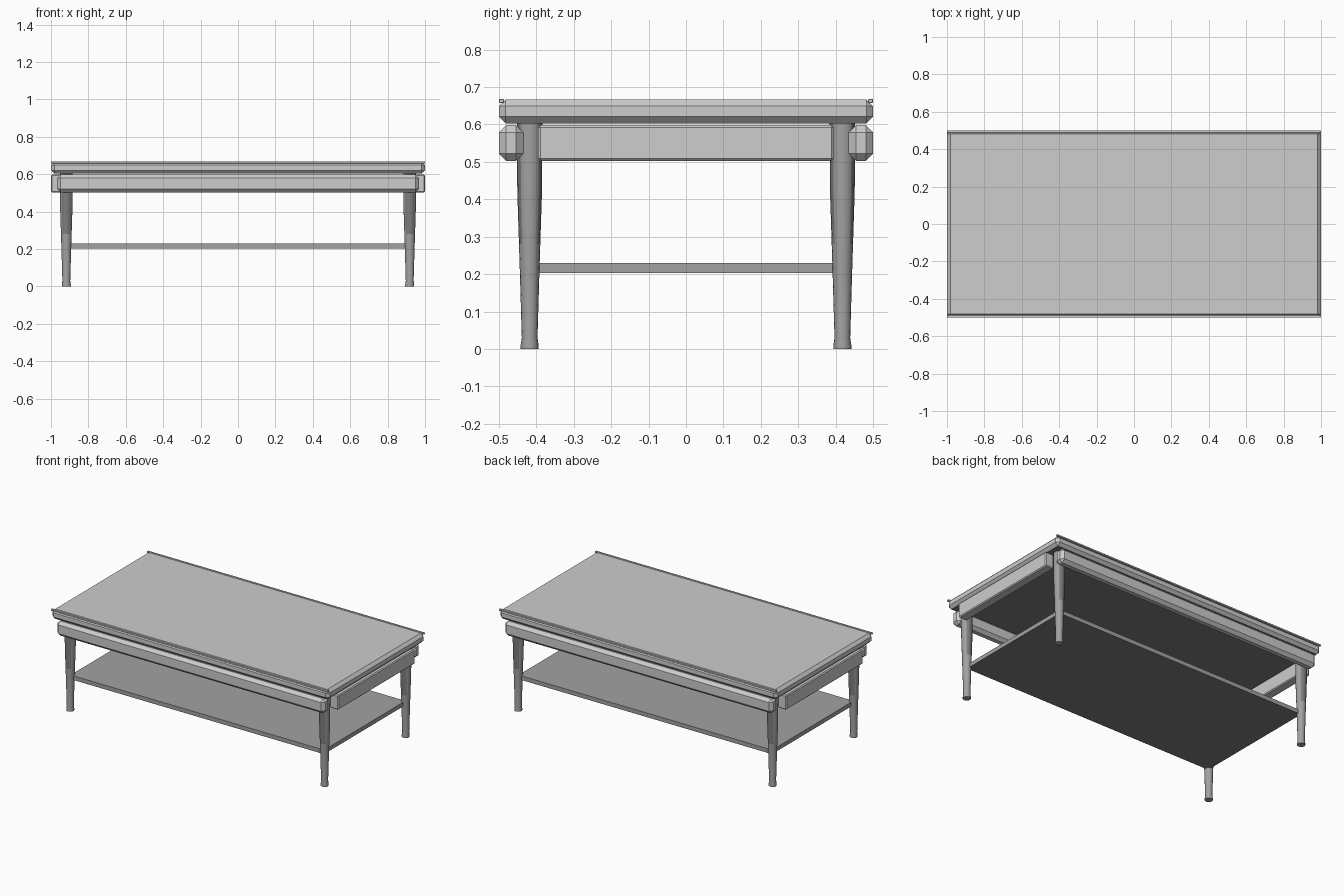
import bpy
import bmesh
from math import radians

if "Cube" in bpy.data.objects:
    bpy.data.objects.remove(bpy.data.objects["Cube"], do_unlink=True)


def make_material(name, value):
    mat = bpy.data.materials.new(name)
    mat.use_nodes = True
    colour = (value, value, value, 1)
    mat.diffuse_color = colour
    mat.node_tree.nodes["Principled BSDF"].inputs["Base Color"].default_value = colour
    return mat


# Grey finishes
light = make_material("light grey", 0.61)
medium = make_material("medium grey", 0.36)
dark = make_material("dark grey", 0.21)


def finish(name, bm, location, materials):
    bmesh.ops.recalc_face_normals(bm, faces=bm.faces)
    mesh = bpy.data.meshes.new(name)
    bm.to_mesh(mesh)
    bm.free()
    for mat in materials:
        mesh.materials.append(mat)
    obj = bpy.data.objects.new(name, mesh)
    obj.location = location
    bpy.context.collection.objects.link(obj)
    return obj


def box(name, low, high, materials, bevel=0):
    """Box between two corners, with optional flat chamfers."""
    size = [b - a for a, b in zip(low, high)]
    centre = [(a + b) / 2 for a, b in zip(low, high)]
    bm = bmesh.new()
    bmesh.ops.create_cube(bm, size=1)
    bmesh.ops.scale(bm, verts=bm.verts, vec=size)
    if bevel:
        bmesh.ops.bevel(bm, geom=bm.edges[:], offset=bevel, segments=1,
                        affect='EDGES', profile=0.5)
    return finish(name, bm, centre, materials)


def darken_underside(obj):
    """Give the downward faces the second material."""
    for face in obj.data.polygons:
        if face.normal.z < -0.9:
            face.material_index = 1


def turned_leg(name, x, y):
    """Tapered round leg, small flared foot, darker front and back at the top."""
    profile = [(0.024, 0), (0.024, 0.01), (0.021, 0.03), (0.026, 0.2),
               (0.0285, 0.28), (0.033, 0.42), (0.034, 0.55), (0.034, 0.605)]
    bm = bmesh.new()
    rings = []
    for radius, z in profile:
        ring = bmesh.ops.create_circle(bm, segments=16, radius=radius)["verts"]
        bmesh.ops.translate(bm, verts=ring, vec=(0, 0, z))
        rings.append(ring)
    for lower, upper in zip(rings, rings[1:]):
        for i in range(len(lower)):
            j = (i + 1) % len(lower)
            bm.faces.new((lower[i], lower[j], upper[j], upper[i]))
    bm.faces.new(rings[0])
    bm.faces.new(rings[-1])
    leg = finish(name, bm, (x, y, 0), [medium, dark])
    for face in leg.data.polygons:
        if face.center.z > 0.28 and abs(face.normal.y) > 0.7:
            face.material_index = 1
    bpy.ops.object.select_all(action='DESELECT')
    leg.select_set(True)
    bpy.context.view_layer.objects.active = leg
    bpy.ops.object.shade_smooth_by_angle(angle=radians(35))


# Table top and lower shelf
darken_underside(box("table_top", (-1, -0.5, 0.603), (1, 0.5, 0.667),
                     [light, dark], 0.018))
darken_underside(box("shelf", (-0.915, -0.42, 0.203), (0.915, 0.42, 0.23),
                     [medium, dark]))

# Long aprons and thin edge rails, front and back
for name, s in (("front", -1), ("back", 1)):
    y0, y1 = sorted((s * 0.435, s * 0.5))
    box(name + "_apron", (-0.967, y0, 0.503), (0.967, y1, 0.598), [light], 0.019)
    y0, y1 = sorted((s * 0.487, s * 0.5))
    box(name + "_edge_rail", (-1, y0, 0.658), (1, y1, 0.668), [light], 0.001)

# Short aprons and legs
for side, sx in (("right", -1), ("left", 1)):
    x0, x1 = sorted((sx * 0.94, sx * 1.0))
    box(side + "_apron", (x0, -0.395, 0.503), (x1, 0.395, 0.598), [light], 0.006)
    for end, sy in (("front", -1), ("back", 1)):
        turned_leg(f"{end}_{side}_leg", sx * 0.918, sy * 0.418)
